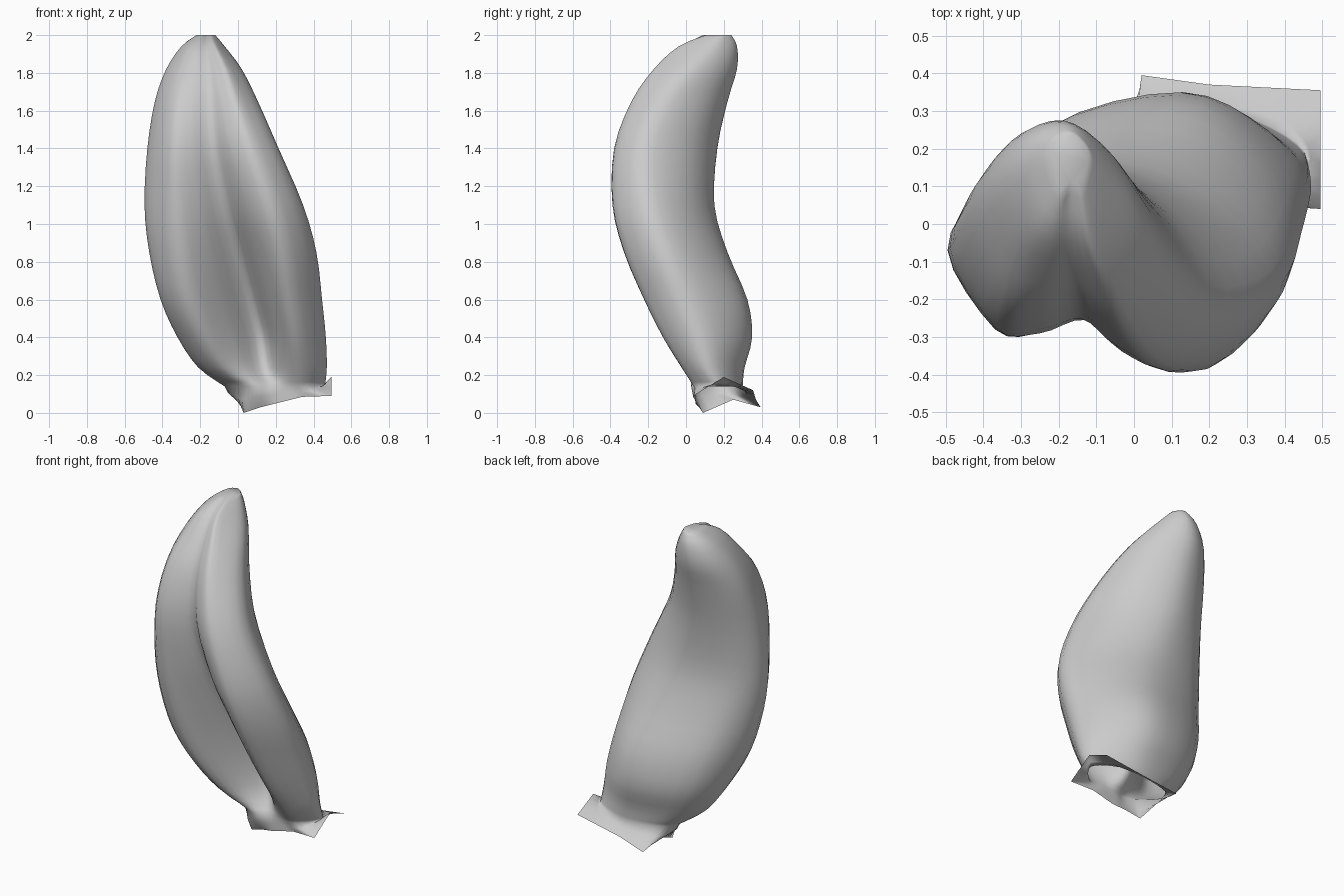
import bpy

# Pod cross-sections: z, left x y, left lobe y, groove x y, right rim y, right x y, back x y
SECTIONS = [
    (0.14, -0.07, 0.16, 0.06, 0.17, 0.045, 0.05, 0.46, 0.17, 0.20, 0.30),
    (0.24, -0.21, 0.10, -0.01, 0.14, 0.11, -0.02, 0.47, 0.11, 0.17, 0.31),
    (0.40, -0.32, 0.05, -0.10, 0.12, 0.13, -0.12, 0.465, 0.06, 0.13, 0.35),
    (0.60, -0.41, -0.02, -0.18, 0.07, 0.06, -0.22, 0.445, -0.02, 0.10, 0.325),
    (0.85, -0.47, -0.06, -0.24, 0.00, -0.07, -0.325, 0.415, -0.12, 0.02, 0.22),
    (1.10, -0.495, -0.07, -0.27, -0.07, -0.19, -0.385, 0.345, -0.20, -0.06, 0.15),
    (1.40, -0.48, -0.05, -0.275, -0.13, -0.255, -0.375, 0.215, -0.22, -0.15, 0.165),
    (1.65, -0.44, 0.02, -0.20, -0.15, -0.215, -0.28, 0.105, -0.12, -0.18, 0.22),
    (1.82, -0.38, 0.09, -0.08, -0.16, -0.12, -0.16, 0.02, 0.01, -0.19, 0.27),
    (1.94, -0.30, 0.15, 0.02, -0.17, -0.01, -0.03, -0.07, 0.12, -0.18, 0.27),
    (2.00, -0.22, 0.18, 0.12, -0.17, 0.11, 0.11, -0.12, 0.18, -0.17, 0.24),
]
# Ragged outer edge of the flared collar, starting at the left, going past the front
COLLAR = [(0.0, 0.25, 0.07), (0.03, 0.09, 0.0), (0.12, 0.07, 0.03),
          (0.2, 0.05, 0.05), (0.34, 0.05, 0.085), (0.495, 0.04, 0.09),
          (0.495, 0.2, 0.19), (0.495, 0.355, 0.12), (0.2, 0.37, 0.07),
          (0.02, 0.395, 0.03)]
SEG = 4          # points between section keys
RINGS = 3        # rings between sections


def spline(a, b, c, d, t):
    return tuple(0.5 * (2 * q + (r - p) * t + (2 * p - 5 * q + 4 * r - s) * t * t
                        + (3 * q - p - 3 * r + s) * t ** 3)
                 for p, q, r, s in zip(a, b, c, d))


def shoulder(side, back, f):
    # Rounded corner between a side key and the back key
    return (back[0] + f * (side[0] - back[0]), side[1] + f * (back[1] - side[1]))


def ring(s):
    z, xl, yl, ylf, xg, yg, yrf, xr, yr, xb, yb = s
    w = xr - xl
    left, right, back = (xl, yl), (xr, yr), (xb, yb)
    lobe, rim = (xl + 0.16 * w, ylf), (xr - 0.18 * w, yrf)
    inner = (0.5 * (lobe[0] + xg), 0.5 * (ylf + yg) - 0.025)
    wall = (xg + 0.45 * (rim[0] - xg), yg + 0.7 * (yrf - yg))
    keys = [left, lobe, inner, (xg, yg), wall, rim, right,
            shoulder(right, back, 0.65), back, shoulder(left, back, 0.72)]
    n = len(keys)
    return [spline(keys[i - 1], keys[i], keys[(i + 1) % n], keys[(i + 2) % n], k / SEG) + (z,)
            for i in range(n) for k in range(SEG)]


def loft(name, rings):
    n = len(rings[0])
    verts = [v for r in rings for v in r]
    faces = [(j * n + i, j * n + (i + 1) % n, (j + 1) * n + (i + 1) % n, (j + 1) * n + i)
             for j in range(len(rings) - 1) for i in range(n)]
    top = (len(rings) - 1) * n
    faces.append(tuple(range(top, top + n)))
    mesh = bpy.data.meshes.new(name)
    mesh.from_pydata(verts, [], faces)
    obj = bpy.data.objects.new(name, mesh)
    bpy.context.collection.objects.link(obj)
    mesh.polygons.foreach_set("use_smooth", [True] * len(mesh.polygons))
    return obj


# Curled pod body
rows = []
last = len(SECTIONS) - 1
for i in range(last):
    quad = [SECTIONS[min(max(i + o, 0), last)] for o in (-1, 0, 1, 2)]
    rows += [ring(spline(*quad, k / RINGS)) for k in range(RINGS)]
rows.append(ring(SECTIONS[-1]))

# Flared collar continuing smoothly from the open bottom
edge = []
for i, a in enumerate(COLLAR):
    b = COLLAR[(i + 1) % len(COLLAR)]
    edge += [tuple(p + (q - p) * k / SEG for p, q in zip(a, b)) for k in range(SEG)]
neck = [(p[0] * 0.75 + q[0] * 0.25, p[1] * 0.75 + q[1] * 0.25, p[2] * 0.5 + q[2] * 0.5)
        for p, q in zip(rows[0], edge)]
loft("curled_pod_with_collar", [edge, neck] + rows)
